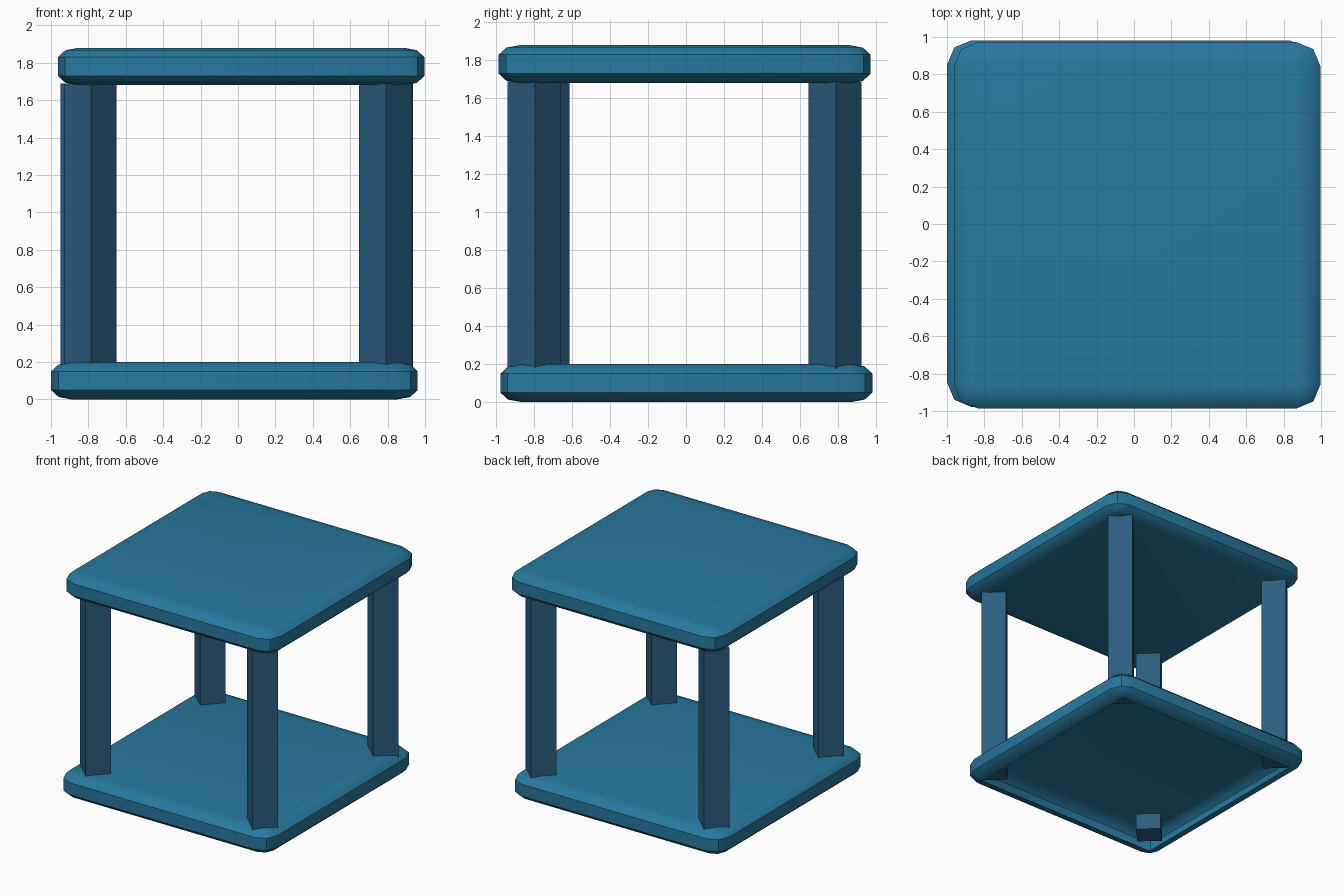
import bpy, bmesh, math

if "Cube" in bpy.data.objects:
    bpy.data.objects.remove(bpy.data.objects["Cube"])


def material(name, rgb):
    m = bpy.data.materials.new(name)
    m.diffuse_color = (*rgb, 1)
    m.use_nodes = True
    m.node_tree.nodes["Principled BSDF"].inputs["Base Color"].default_value = m.diffuse_color
    return m


TEAL = material("teal panel", (0.020, 0.190, 0.345))
NAVY = material("navy post", (0.025, 0.110, 0.220))


def finish(bm, name, mat):
    me = bpy.data.meshes.new(name)
    bmesh.ops.recalc_face_normals(bm, faces=bm.faces[:])
    bm.to_mesh(me)
    bm.free()
    me.materials.append(mat)
    ob = bpy.data.objects.new(name, me)
    bpy.context.collection.objects.link(ob)
    return ob


# Rounded square slab: rings of (inset, height), two-segment corners
PROFILE = [(0.11, 0.0), (0.04, 0.013), (0.0, 0.05), (0.0, 0.15), (0.04, 0.187), (0.11, 0.2)]


def slab(name, cx, cy, z0, open_bottom):
    bm = bmesh.new()
    rings = []
    for inset, z in PROFILE:
        r = 0.13 - inset
        c = 0.98 - inset - r
        ring = []
        for k in range(4):
            for j in range(3):
                a = math.radians(90 * k + 45 * j)
                q = math.radians(90 * k + 45)
                ring.append(bm.verts.new((cx + c * math.sqrt(2) * math.cos(q) + r * math.cos(a),
                                          cy + c * math.sqrt(2) * math.sin(q) + r * math.sin(a),
                                          z0 + z)))
        rings.append(ring)
    n = len(rings[0])
    for lo, hi in zip(rings, rings[1:]):
        for i in range(n):
            j = (i + 1) % n
            bm.faces.new((lo[i], lo[j], hi[j], hi[i]))
    bm.faces.new(rings[-1])
    bottom = bm.faces.new(rings[0][::-1])
    bmesh.ops.recalc_face_normals(bm, faces=bm.faces[:])
    if open_bottom:
        bmesh.ops.delete(bm, geom=[bottom], context='FACES_ONLY')
    ob = finish(bm, name, TEAL)
    bpy.context.view_layer.objects.active = ob
    ob.select_set(True)
    bpy.ops.object.shade_smooth_by_angle(angle=math.radians(44))
    ob.select_set(False)


slab("base_slab", -0.019, 0.002, 0.0, True)
slab("top_slab", 0.017, -0.007, 1.68, False)


# Square posts turned diagonally, sunk into the hollow base
def post(name, x, y, z0=0.06, z1=1.69, half_diagonal=0.14):
    bm = bmesh.new()
    corners = [math.radians(90 * k + 2) for k in range(4)]
    lo, hi = ([bm.verts.new((x + half_diagonal * math.cos(a), y + half_diagonal * math.sin(a), z))
               for a in corners] for z in (z0, z1))
    for i in range(4):
        j = (i + 1) % 4
        bm.faces.new((lo[i], lo[j], hi[j], hi[i]))
    bm.faces.new(hi)
    bm.faces.new(lo[::-1])
    finish(bm, name, NAVY)


post("front_left_post", -0.79, -0.755)
post("front_right_post", 0.787, -0.80)
post("back_left_post", -0.808, 0.785)
post("back_right_post", 0.795, 0.785)
